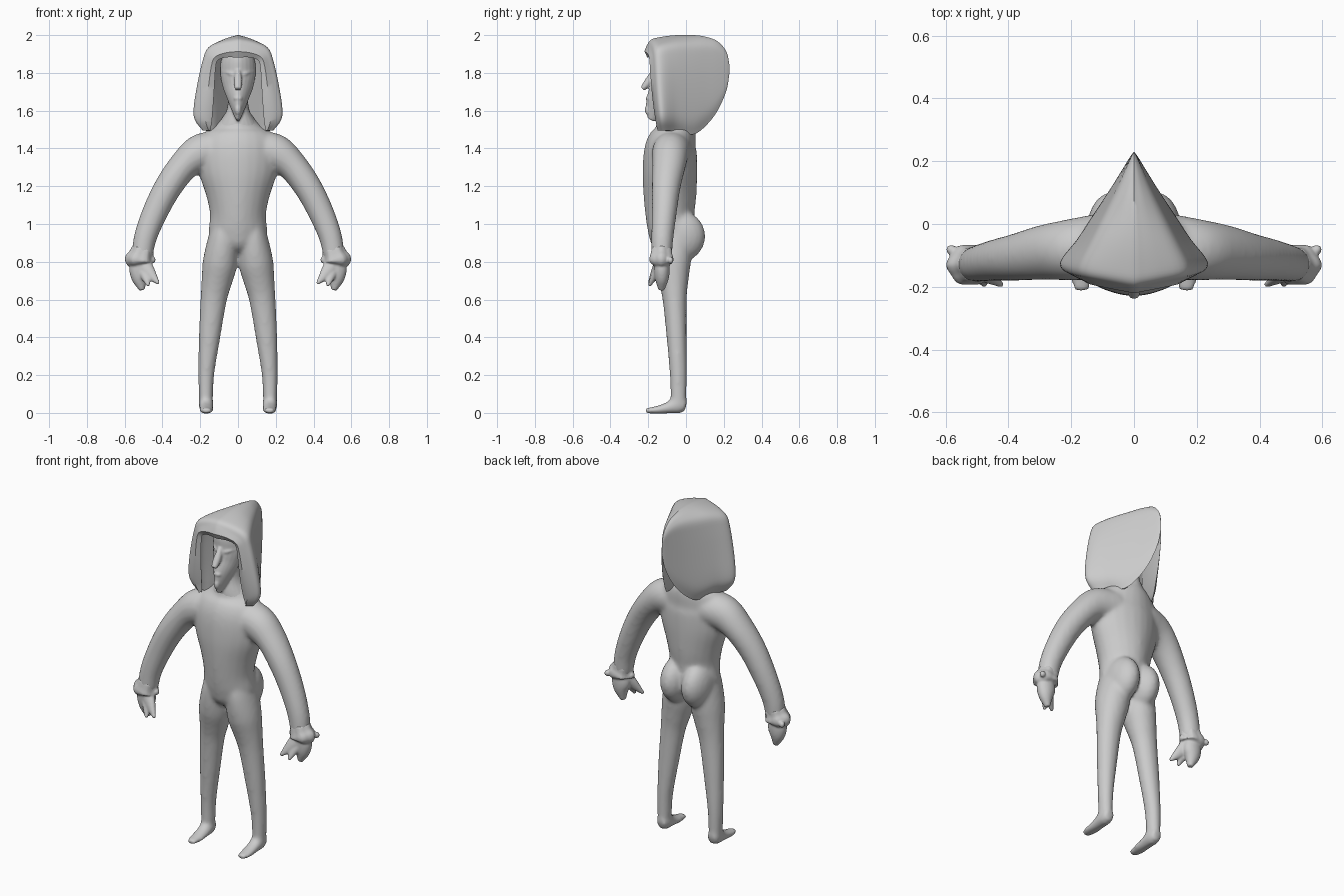
import bpy, bmesh, math
from mathutils import Vector

cube = bpy.data.objects.get("Cube")
if cube:
    bpy.data.objects.remove(cube)

grey = bpy.data.materials.new("plain grey")
grey.use_nodes = True
colour = (0.6, 0.6, 0.6, 1)
grey.diffuse_color = colour
grey.node_tree.nodes["Principled BSDF"].inputs["Base Color"].default_value = colour


def smooth_path(stations, steps=5):
    """Catmull-Rom interpolation through tuples of numbers."""
    pts = [Vector(s) for s in stations]
    pts = [pts[0] * 2 - pts[1]] + pts + [pts[-1] * 2 - pts[-2]]
    out = []
    for a, b, c, d in zip(pts, pts[1:], pts[2:], pts[3:]):
        for i in range(steps):
            t = i / steps
            out.append(0.5 * (2 * b + (c - a) * t + (2 * a - 5 * b + 4 * c - d) * t ** 2
                              + (3 * b - a - 3 * c + d) * t ** 3))
    return out + [pts[-2]]


def loft(bm, stations, side=1, ref=(0, 1, 0), power=1.0, ruffle=0.0, n=24):
    """Closed tube through stations (x, y, z, width radius, depth radius)."""
    path = smooth_path(stations)
    centres = [Vector((p[0] * side, p[1], p[2])) for p in path]
    rings = []
    for i, p in enumerate(path):
        tangent = (centres[min(i + 1, len(path) - 1)] - centres[max(i - 1, 0)]).normalized()
        wide = Vector(ref).cross(tangent).normalized()
        deep = tangent.cross(wide)
        ring = []
        for k in range(n):
            a = math.tau * k / n
            c, s = math.cos(a), math.sin(a)
            r = 1 + ruffle * math.cos(6 * a)
            u = math.copysign(abs(c) ** power, c) * max(p[3], 0.003) * r
            v = math.copysign(abs(s) ** power, s) * max(p[4], 0.003) * r
            ring.append(bm.verts.new(centres[i] + wide * u + deep * v))
        rings.append(ring)
    for a, b in zip(rings, rings[1:]):
        for k in range(n):
            bm.faces.new((a[k], a[(k + 1) % n], b[(k + 1) % n], b[k]))
    bm.faces.new(rings[0])
    bm.faces.new(rings[-1])


def blob(bm, centre, size):
    made = bmesh.ops.create_uvsphere(bm, u_segments=20, v_segments=12, radius=1)["verts"]
    for v in made:
        v.co = Vector(c + q * s for c, q, s in zip(centre, v.co, size))


def finish(bm, name, voxel=None, passes=4):
    bmesh.ops.recalc_face_normals(bm, faces=bm.faces[:])
    mesh = bpy.data.meshes.new(name)
    bm.to_mesh(mesh)
    bm.free()
    mesh.materials.append(grey)
    obj = bpy.data.objects.new(name, mesh)
    bpy.context.collection.objects.link(obj)
    mesh.polygons.foreach_set("use_smooth", [True] * len(mesh.polygons))
    if voxel:
        remesh = obj.modifiers.new("blend", "REMESH")
        remesh.mode = "VOXEL"
        remesh.voxel_size = voxel
        remesh.use_smooth_shade = True
        relax = obj.modifiers.new("relax", "SMOOTH")
        relax.factor = 0.5
        relax.iterations = passes
    return obj


# Body: torso, buttocks, legs, feet and arms blended into one skin
bm = bmesh.new()
loft(bm, [(0, -.07, .86, .05, .07), (0, -.075, .9, .13, .108), (0, -.078, .96, .155, .122),
          (0, -.085, 1.05, .149, .13), (0, -.085, 1.15, .169, .14), (0, -.085, 1.28, .21, .145),
          (0, -.08, 1.4, .215, .138), (0, -.06, 1.48, .18, .113), (0, -.06, 1.53, .11, .097),
          (0, -.06, 1.6, .06, .08)], power=1.12)
for side in (1, -1):
    blob(bm, (.07 * side, -.03, .935), (.083, .133, .135))
    loft(bm, [(.07, -.08, 1.02, .06, .09), (.079, -.075, .92, .08, .108),
              (.094, -.073, .8, .092, .1), (.112, -.066, .7, .082, .08),
              (.129, -.06, .6, .07, .064), (.151, -.05, .4, .057, .053),
              (.168, -.041, .2, .042, .045), (.17, -.04, .04, .037, .041)], side)
    loft(bm, [(.169, .0, .035, .028, .032), (.169, -.04, .042, .039, .047),
              (.168, -.1, .026, .037, .03), (.168, -.16, .015, .037, .02),
              (.168, -.215, .012, .024, .014)], side, ref=(0, 0, 1))
    loft(bm, [(.1, -.07, 1.395, .1, .105), (.2, -.082, 1.375, .1, .098),
              (.285, -.09, 1.31, .081, .088), (.37, -.105, 1.195, .074, .076),
              (.44, -.115, 1.06, .068, .066), (.49, -.125, .93, .061, .059),
              (.51, -.13, .82, .056, .055)], side)
finish(bm, "body", .011, 9)

# Hands with frilled cuffs
for side, label in ((1, "left"), (-1, "right")):
    bm = bmesh.new()
    loft(bm, [(.503, -.128, .87, .056, .055), (.512, -.13, .838, .063, .059),
              (.52, -.13, .812, .075, .066), (.522, -.13, .796, .07, .061),
              (.52, -.13, .78, .045, .035)], side, ruffle=.05)
    blob(bm, (.582 * side, -.082, .808), (.016, .016, .018))
    blob(bm, (.45 * side, -.13, .81), (.013, .018, .018))
    loft(bm, [(.52, -.13, .82, .046, .04), (.52, -.128, .76, .056, .042),
              (.52, -.128, .71, .043, .036), (.508, -.13, .65, .014, .016)], side)
    loft(bm, [(.505, -.14, .79, .045, .03), (.468, -.165, .74, .034, .022),
              (.42, -.195, .685, .008, .008)], side)
    loft(bm, [(.5, -.15, .76, .035, .022), (.485, -.175, .71, .022, .016),
              (.475, -.195, .672, .008, .008)], side)
    finish(bm, label + "_hand", .006, 3)

# Head: neck, wedge face, nose, lips and brows
bm = bmesh.new()
loft(bm, [(0, -.06, 1.48, .15, .1), (0, -.065, 1.54, .095, .09), (0, -.06, 1.62, .056, .08),
          (0, -.05, 1.75, .055, .07)])
loft(bm, [(0, -.185, 1.55, .01, .02), (0, -.157, 1.61, .036, .06), (0, -.13, 1.67, .06, .077),
          (0, -.1, 1.73, .082, .087), (0, -.085, 1.8, .094, .09), (0, -.075, 1.87, .088, .093),
          (0, -.05, 1.93, .05, .06)], power=1.2)
loft(bm, [(0, -.165, 1.81, .014, .016), (0, -.197, 1.755, .022, .022),
          (0, -.23, 1.715, .017, .014)])
blob(bm, (0, -.195, 1.665), (.025, .018, .016))
blob(bm, (0, -.2, 1.605), (.018, .018, .03))
for side in (1, -1):
    loft(bm, [(.01, -.165, 1.785, .012, .012), (.04, -.15, 1.797, .015, .014),
              (.08, -.105, 1.81, .011, .01)], side, ref=(0, 0, 1))
finish(bm, "head", .006, 3)

# Hood: arches along the depth, wide at the front and closing to a ridge behind
bm = bmesh.new()
outer_arch = smooth_path([(0, 1), (.35, .965), (.66, .895), (.78, .76), (.9, .5), (.98, .24),
                          (.95, .11), (.78, 0)], 4)
inner_arch = smooth_path([(0, 1), (.3, 1), (.5, .96), (.56, .85), (.6, .5), (.64, .2),
                          (.66, .1), (.69, 0)], 4)
# depth, half width, crown height, hem height
stations = smooth_path([(.23, 0, 1.84, 1.8), (.215, .012, 1.91, 1.71), (.17, .04, 1.965, 1.605),
                        (.11, .078, 1.99, 1.525), (.04, .125, 2.0, 1.475),
                        (-.05, .185, 2.0, 1.49), (-.12, .234, 1.988, 1.495),
                        (-.152, .236, 1.975, 1.495), (-.168, .212, 1.945, 1.495)], 4)


def hood_shell(arch, inside):
    grid = []
    full = [(-x, t) for x, t in reversed(arch[1:])] + [tuple(p) for p in arch]
    for depth, width, crown, hem in stations:
        width = max(width, .001)
        front = max(0, (-depth - .05) / .118)
        if inside:
            depth = -.16 + (depth + .16) * .6
            crown = hem + (crown - hem) * .86
        row = []
        for x, t in full:
            push = front * (-.04 * (1 - abs(x)) * t + .03 * (1 - t) ** 3)
            row.append(bm.verts.new((x * width, depth + push, hem + (crown - hem) * t)))
        grid.append(row)
    for a, b in zip(grid, grid[1:]):
        for k in range(len(a) - 1):
            bm.faces.new((a[k], a[k + 1], b[k + 1], b[k]))
    return grid


out = hood_shell(outer_arch, False)
inn = hood_shell(inner_arch, True)
# Rounded rim joining the shells, then the hem
middle = [bm.verts.new((a.co + b.co) / 2 + Vector((0, -.014, 0))) for a, b in zip(out[-1], inn[-1])]
for first, second in ((out[-1], middle), (middle, inn[-1])):
    for k in range(len(first) - 1):
        bm.faces.new((first[k], first[k + 1], second[k + 1], second[k]))
for end in (0, -1):
    for i in range(len(out) - 1):
        bm.faces.new((out[i][end], out[i + 1][end], inn[i + 1][end], inn[i][end]))
    bm.faces.new((out[-1][end], middle[end], inn[-1][end]))
hood = finish(bm, "hood")
bpy.ops.object.select_all(action="DESELECT")
hood.select_set(True)
bpy.context.view_layer.objects.active = hood
bpy.ops.object.shade_smooth_by_angle(angle=math.radians(45))
